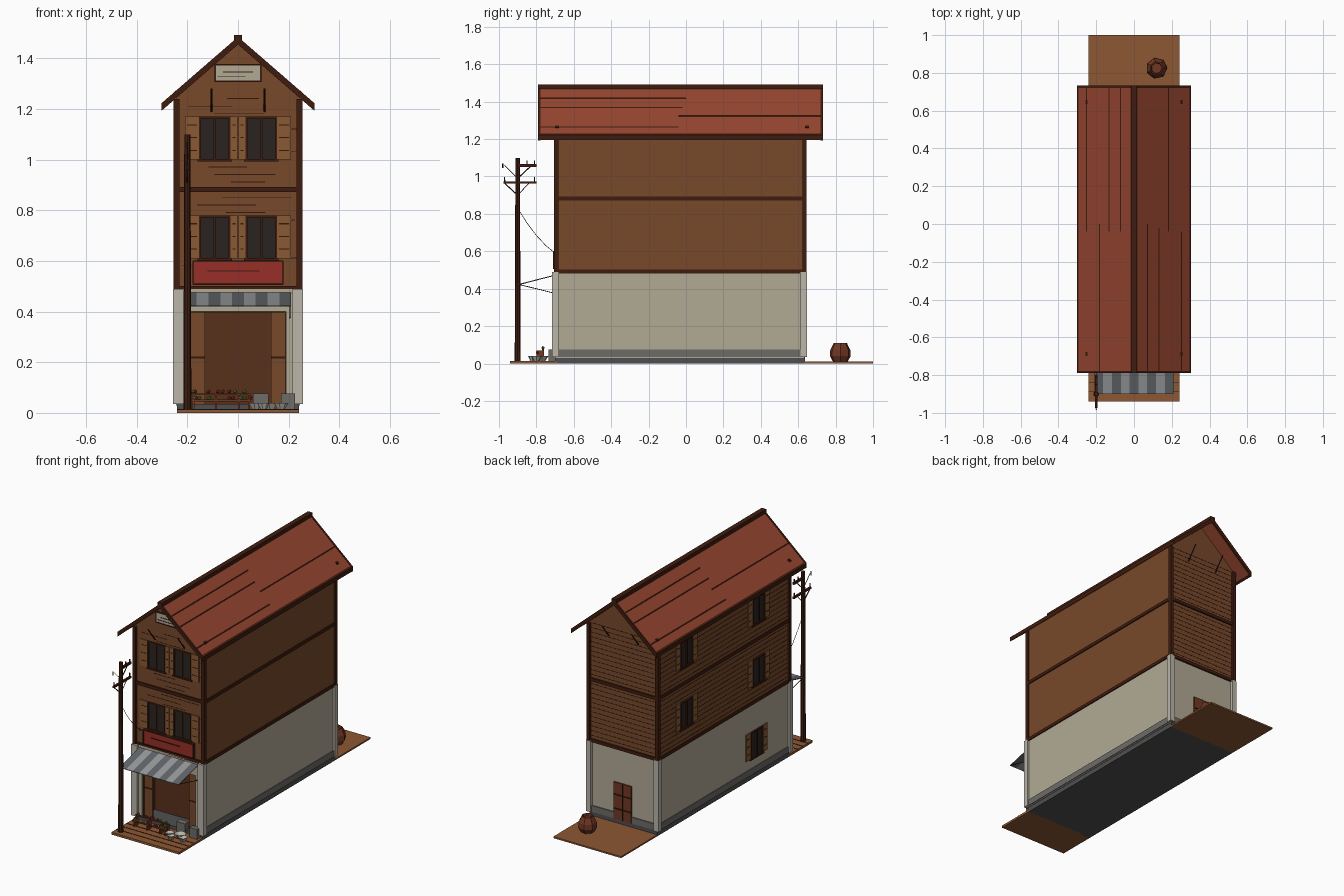
import bpy, bmesh, math, random
from mathutils import Vector, Matrix

if "Cube" in bpy.data.objects:
    bpy.data.objects.remove(bpy.data.objects["Cube"])

random.seed(4)
MATS = {}

def mat(name, r, g, b):
    m = bpy.data.materials.new(name)
    m.diffuse_color = tuple((c / 255) ** 2.2 for c in (r, g, b)) + (1,)
    m.use_nodes = True
    m.node_tree.nodes["Principled BSDF"].inputs["Base Color"].default_value = m.diffuse_color
    MATS[name] = m

for args in (("wood", 118, 74, 46), ("trim", 66, 34, 22), ("seam", 52, 30, 20),
             ("board", 136, 90, 56), ("stone", 176, 168, 148), ("post", 185, 180, 168),
             ("plinth", 110, 108, 104), ("roof", 150, 72, 52), ("glass", 46, 40, 38),
             ("sign", 150, 50, 44), ("light", 150, 152, 154), ("dark", 98, 102, 106),
             ("earth", 140, 88, 54), ("inside", 88, 52, 34), ("clay", 112, 58, 40),
             ("green", 90, 130, 50), ("red", 150, 50, 35), ("floor", 80, 80, 82)):
    mat(*args)

def finish(name, bm, m):
    bmesh.ops.recalc_face_normals(bm, faces=bm.faces)
    me = bpy.data.meshes.new(name)
    bm.to_mesh(me)
    bm.free()
    ob = bpy.data.objects.new(name, me)
    me.materials.append(MATS[m])
    bpy.context.collection.objects.link(ob)
    return ob

def boxes(name, m, items):
    """Boxes given as (x0, x1, y0, y1, z0, z1)."""
    bm = bmesh.new()
    for a, b, c, d, e, f in items:
        mx = Matrix.Translation(((a + b) / 2, (c + d) / 2, (e + f) / 2))
        bmesh.ops.create_cube(bm, size=1, matrix=mx @ Matrix.Diagonal((b - a, d - c, f - e, 1)))
    return finish(name, bm, m)

def rods(name, m, items, sides=6):
    """Tapered rods given as (start, end, r0, r1)."""
    bm = bmesh.new()
    for p, q, r0, r1 in items:
        p, q = Vector(p), Vector(q)
        rot = (q - p).to_track_quat('Z', 'Y').to_matrix().to_4x4()
        bmesh.ops.create_cone(bm, cap_ends=True, segments=sides, radius1=r0, radius2=r1,
                              depth=(q - p).length, matrix=Matrix.Translation((p + q) / 2) @ rot)
    return finish(name, bm, m)

def prism(name, m, profile, y0, y1):
    """Extrude an (x, z) outline along y."""
    bm = bmesh.new()
    f = bm.faces.new([bm.verts.new((x, y0, z)) for x, z in profile])
    ext = bmesh.ops.extrude_face_region(bm, geom=[f])["geom"]
    bmesh.ops.translate(bm, vec=(0, y1 - y0, 0), verts=[v for v in ext if isinstance(v, bmesh.types.BMVert)])
    return finish(name, bm, m)

def lathe(name, m, profile, centre, sides):
    bm = bmesh.new()
    vs = [bm.verts.new((r, 0, z)) for r, z in profile]
    es = [bm.edges.new(p) for p in zip(vs, vs[1:])]
    bmesh.ops.spin(bm, geom=vs + es, cent=(0, 0, 0), axis=(0, 0, 1), angle=math.tau, steps=sides)
    bmesh.ops.remove_doubles(bm, verts=bm.verts, dist=1e-4)
    bmesh.ops.translate(bm, vec=centre, verts=bm.verts)
    return finish(name, bm, m)

def on(side, u0, u1, z0, z1, d0, d1):
    """Box lying on a wall: u along the wall, d outward."""
    if side == "front":
        return (u0, u1, -0.69 - d1, -0.69 - d0, z0, z1)
    if side == "back":
        return (u0, u1, 0.63 + d0, 0.63 + d1, z0, z1)
    return (-0.245 - d1, -0.245 - d0, u0, u1, z0, z1)

# ground pieces
boxes("front_yard", "earth", [(-0.24, 0.24, -0.94, -0.69, 0, 0.014)])
boxes("front_yard_seams", "seam", [(-0.24, 0.24, y, y + 0.003, 0.012, 0.016) for y in (-0.89, -0.84, -0.79)])
boxes("back_yard", "earth", [(-0.24, 0.24, 0.63, 1.0, 0, 0.01)])
boxes("floor_slab", "floor", [(-0.24, 0.24, -0.70, 0.635, 0, 0.035)])

# ground storey with the shop recess
boxes("ground_walls", "stone", [(-0.245, 0.245, -0.57, 0.63, 0.03, 0.49),
      (-0.245, -0.19, -0.70, -0.57, 0.03, 0.49), (0.19, 0.245, -0.70, -0.57, 0.03, 0.49),
      (-0.19, 0.19, -0.70, -0.57, 0.40, 0.49)])
boxes("shop_lining", "inside", [(-0.19, 0.19, -0.574, -0.569, 0.035, 0.40),
      (-0.19, -0.186, -0.69, -0.57, 0.035, 0.40), (0.186, 0.19, -0.69, -0.57, 0.035, 0.40),
      (-0.19, 0.19, -0.69, -0.57, 0.396, 0.40)])
boxes("shop_doors", "wood", [(s - 0.028, s + 0.028, -0.68, -0.67, 0.035, 0.396) for s in (-0.158, 0.158)])
boxes("shop_door_rails", "seam", [(s - 0.028, s + 0.028, -0.682, -0.67, 0.215, 0.222) for s in (-0.158, 0.158)])
boxes("plinth", "plinth", [(-0.25, -0.24, -0.68, 0.62, 0.035, 0.075), (0.24, 0.25, -0.68, 0.62, 0.035, 0.075),
      (-0.24, 0.24, 0.625, 0.637, 0.035, 0.075)])
corners = [(sx, sy) for sx in (-1, 1) for sy in (-1, 1)]
boxes("stone_posts", "post", [(sx * 0.24 - 0.017, sx * 0.24 + 0.017, -0.035 + sy * 0.665 - 0.017,
      -0.035 + sy * 0.665 + 0.017, 0.035, 0.49) for sx, sy in corners])
boxes("shop_front_piers", "post", [(-0.255, -0.215, -0.717, -0.69, 0.035, 0.49),
      (0.215, 0.255, -0.717, -0.69, 0.035, 0.49)])

# upper storeys, posts and belts
prism("upper_walls", "wood", [(-0.245, 0.485), (0.245, 0.485), (0.245, 1.245), (0, 1.457), (-0.245, 1.245)], -0.69, 0.63)
boxes("corner_posts", "trim", [(sx * 0.243 - 0.011, sx * 0.243 + 0.011, -0.03 + sy * 0.664 - 0.011,
      -0.03 + sy * 0.664 + 0.011, 0.49, 1.24) for sx, sy in corners])
belts = []
for z in (0.492, 0.882):
    belts += [(-0.25, 0.25, -0.70, -0.685, z - 0.01, z + 0.01), (-0.25, 0.25, 0.625, 0.64, z - 0.01, z + 0.01),
              (-0.252, -0.24, -0.69, 0.63, z - 0.01, z + 0.01), (0.24, 0.252, -0.69, 0.63, z - 0.01, z + 0.01)]
boxes("belt_beams", "trim", belts)

# plank seams
seams = []
for i in range(25):
    z = 0.52 + i * 0.03
    if abs(z - 0.882) < 0.015:
        continue
    half = min(0.235, (1.45 - z) / 0.867 - 0.005)
    seams.append(on("back", -half, half, z, z + 0.003, -0.001, 0.001))
    if z < 1.23:
        seams.append(on("left", -0.68, 0.62, z, z + 0.003, -0.001, 0.001))
    a = random.uniform(-half, 0)
    seams.append(on("front", a, min(half, a + random.uniform(0.12, 0.3)), z, z + 0.003, -0.001, 0.001))
boxes("plank_seams", "seam", seams)

# windows: pane, frame, mullion, sill and shutters
panes, frames, shutters, slats = [], [], [], []

def window(side, c, z, wl, wr):
    w, h = 0.062, 0.085
    panes.append(on(side, c - w, c + w, z - h, z + h, -0.002, 0.004))
    for a, b, e, f in ((-w, -w + .008, -h, h), (w - .008, w, -h, h), (-w, w, h - .008, h),
                       (-w - .006, w + .006, -h - .008, -h + .002), (-.004, .004, -h, h)):
        frames.append(on(side, c + a, c + b, z + e, z + f, 0, 0.01))
    for a, b in ((c - w - wl, c - w), (c + w, c + w + wr)):
        shutters.append(on(side, a, b, z - h, z + h, -0.002, 0.006))
        for k in (-0.05, 0, 0.05):
            slats.append(on(side, a + .008, b - .008, z + k, z + k + .004, 0, 0.007))

for z in (0.695, 1.085):
    window("front", -0.092, z, 0.055, 0.028)
    window("front", 0.092, z, 0.028, 0.055)
    window("left", 0.35, z - 0.01, 0.045, 0.045)
    window("left", -0.38, z - 0.01, 0.045, 0.045)
window("left", -0.36, 0.225, 0.045, 0.045)
boxes("window_panes", "glass", panes)
boxes("window_frames", "trim", frames)
boxes("window_shutters", "board", shutters)
boxes("shutter_slats", "seam", slats)

# back door
boxes("back_door", "clay", [on("back", -0.06, 0.065, 0.035, 0.27, 0, 0.01)])
boxes("back_door_rails", "seam", [on("back", a, b, c, d, 0, 0.013) for a, b, c, d in
      ((0, 0.005, 0.035, 0.27), (-0.06, 0.065, 0.19, 0.197), (-0.06, 0.065, 0.10, 0.107))])

# roof, ridge, rakes and seams
def slope(s, x0, x1, top, thick):
    z = lambda x: 1.482 - 0.867 * x + top
    return [(s * x0, z(x0)), (s * x1, z(x1)), (s * x1, z(x1) - thick), (s * x0, z(x0) - thick)]

for s, tag in ((-1, "left"), (1, "right")):
    prism("roof_" + tag, "roof", slope(s, 0, 0.30, 0, 0.022), -0.78, 0.725)
    prism("eave_" + tag, "trim", slope(s, 0.293, 0.303, 0.002, 0.026), -0.785, 0.73)
    for y in (-0.79, 0.72):
        prism("rake_" + tag, "trim", slope(s, 0, 0.302, 0.003, 0.03), y, y + 0.012)
    for x, a, b in ((0.07, -0.78, 0), (0.13, -0.78, -0.02), (0.18, -0.04, 0.72), (0.25, -0.78, -0.04)):
        if s < 0:
            a, b = (-0.04, 0.72) if x < 0.15 or x > 0.2 else (-0.78, 0)
        prism("roof_seam_" + tag, "trim", slope(s, x, x + 0.005, 0.002, 0.004), a, b)
    for y in (-0.70, 0.635):
        prism("roof_bolt_" + tag, "seam", slope(s, 0.245, 0.257, 0.004, 0.008), y, y + 0.022)
boxes("ridge_cap", "trim", [(-0.016, 0.016, -0.79, 0.732, 1.465, 1.492)])
rods("gable_struts", "seam", [((x, y, 1.19), (x, y + d, 1.28), 0.004, 0.004)
     for x in (-0.105, 0.105) for y, d in ((-0.69, -0.07), (0.63, 0.07))], 4)

# gable vent and shop sign
boxes("gable_vent", "stone", [on("front", -0.088, 0.088, 1.312, 1.372, 0, 0.01)])
boxes("vent_frame", "trim", [on("front", a, b, c, d, 0, 0.013) for a, b, c, d in
      ((-.092, .092, 1.372, 1.377), (-.092, .092, 1.307, 1.312), (-.092, -.087, 1.31, 1.375),
       (.087, .092, 1.31, 1.375), (-.06, .06, 1.345, 1.348), (-.08, .03, 1.326, 1.329))])
boxes("sign_board", "sign", [on("front", -0.175, 0.175, 0.512, 0.597, 0, 0.016)])
boxes("sign_trim", "trim", [on("front", a, b, c, d, 0, 0.02) for a, b, c, d in
      ((-.178, .178, .595, .601), (-.178, .178, .506, .512), (-.179, -.173, .508, .6),
       (.173, .179, .508, .6), (-.12, .085, .558, .563))])

# striped awning with stays
for i in range(9):
    x = -0.21 + i * 0.42 / 9
    bm = bmesh.new()
    rows = [[bm.verts.new((x + k * 0.42 / 9, y, z + t)) for y, z in ((-0.70, 0.475), (-0.90, 0.424))]
            for t in (0, -0.004) for k in (0, 1)]
    (a, b), (c, d), (e, f), (g, h) = rows
    for q in ((a, c, d, b), (e, f, h, g), (a, b, f, e), (c, g, h, d), (b, d, h, f), (a, e, g, c)):
        bm.faces.new(q)
    finish("awning_stripe", bm, "light" if i % 2 else "dark")
rods("awning_stays", "seam", [((x, -0.89, 0.422), (x, -0.70, 0.375), 0.002, 0.002) for x in (-0.205, 0.205)])

# utility pole with arms, braces, insulators and wires
X, Y = -0.2, -0.9
rods("utility_pole", "trim", [((X, Y, 0), (X, Y, 1.1), 0.016, 0.012)], 8)
boxes("pole_arms", "trim", [(X - .006, X + .006, -0.91, -0.80, 1.052, 1.066), (X - .006, X + .006, -0.975, -0.80, 0.962, 0.974)])
rods("arm_braces", "seam", [((X, Y, 0.99), (X, -0.83, 1.055), .003, .003), ((X, Y, 0.99), (X, -0.97, 1.06), .002, .002),
     ((X, Y, 0.90), (X, -0.97, 0.964), .003, .003), ((X, Y, 0.90), (X, -0.84, 0.964), .002, .002)])
rods("insulators", "seam", [((X, y, z), (X, y, z + 0.025), .004, .003) for y, z in
     ((-0.81, 1.06), (-0.85, 1.06), (-0.97, 0.972), (-0.81, 0.972), (-0.98, 1.045))])
wire = [Vector((X, -0.90 + 0.2 * t, 0.83 - 0.24 * t - 0.1 * t * (1 - t))) for t in (0, .25, .5, .75, 1)]
rods("drop_wire", "seam", [(p, q, .0015, .0015) for p, q in zip(wire, wire[1:])], 4)
rods("pole_tie", "seam", [((X, Y, 0.42), (X, -0.70, 0.472), .002, .002)], 4)

# shop display: low stand, produce, bowls and blocks
boxes("display_stand", "clay", [(-0.19, 0.05, -0.80, -0.79, 0.045, 0.052), (-0.19, 0.05, -0.77, -0.76, 0.07, 0.077)] +
      [(x, x + .008, -0.80, -0.76, 0.014, 0.07) for x in (-0.18, -0.09, 0.0, 0.04)])
for m in ("red", "green"):
    bm = bmesh.new()
    for i in range(9):
        p = (random.uniform(-0.18, 0.05), random.choice((-0.795, -0.765)), 0)
        p = (p[0], p[1], 0.059 if p[1] < -0.78 else 0.084)
        bmesh.ops.create_icosphere(bm, subdivisions=1, radius=0.009, matrix=Matrix.Translation(p))
    finish("produce_" + m, bm, m)
for x, y, r in ((0.07, -0.79, .03), (0.13, -0.77, .036), (0.17, -0.80, .03), (0.10, -0.82, .025)):
    lathe("bowl", "post", [(0, .0), (r * .5, 0), (r, .026), (r * .85, .026), (0, .008)], (x, y, 0.014), 7)
boxes("stone_blocks", "plinth", [(0.06, 0.12, -0.71, -0.67, 0.014, 0.076), (0.17, 0.225, -0.735, -0.70, 0.014, 0.076)])

# clay jar in the back yard
lathe("clay_jar", "clay", [(0, 0), (.04, 0), (.057, .03), (.055, .062), (.036, .1), (.03, .1), (.028, .085), (0, .085)], (0.12, 0.825, 0.01), 7)
